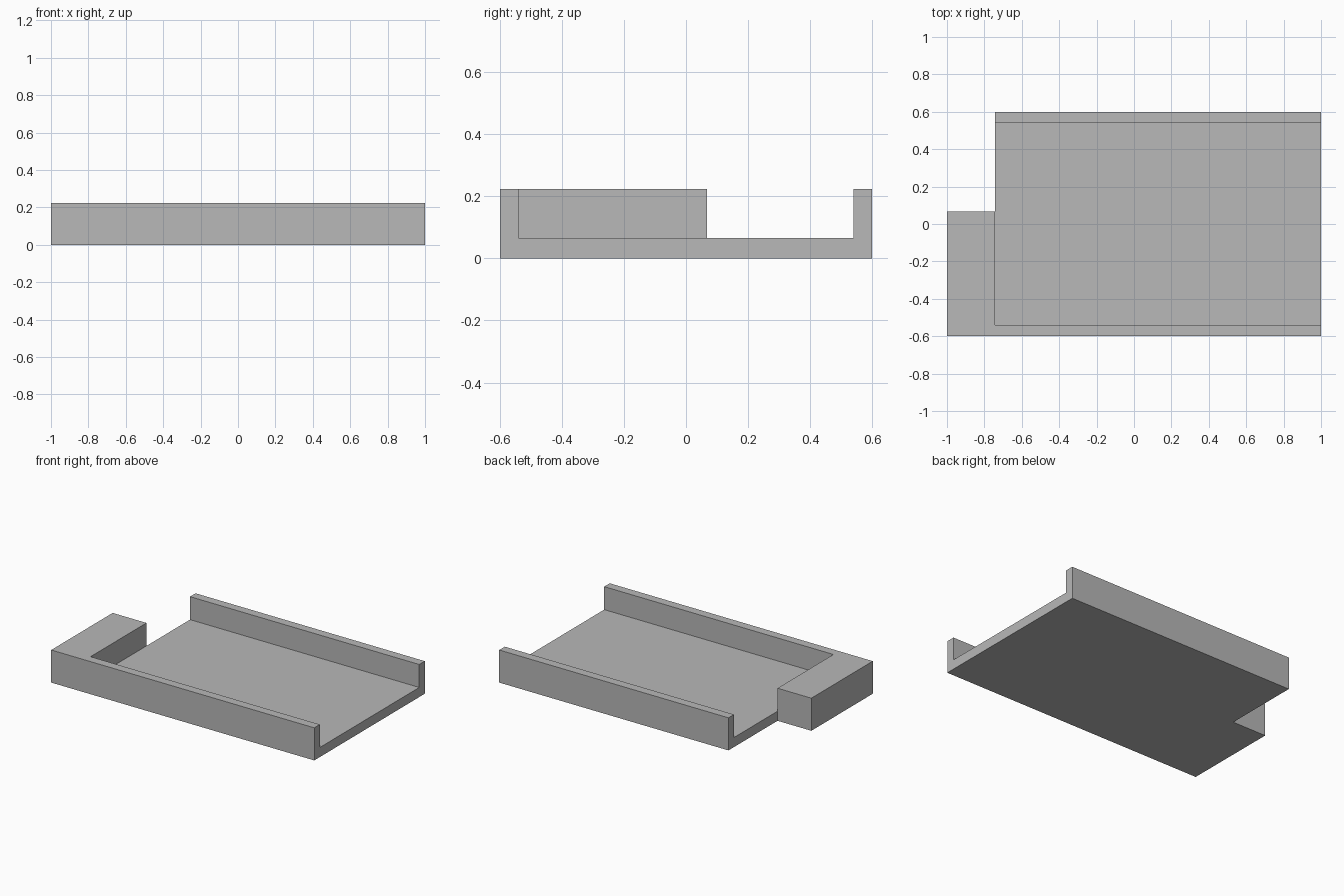
import bpy
import bmesh

default = bpy.data.objects.get("Cube")
if default:
    bpy.data.objects.remove(default, do_unlink=True)

HEIGHT, FLOOR = 0.224, 0.066   # wall top and tray floor
X, Y = 1.0, 0.6                # outer half sizes
INNER = 0.54                   # inner faces of the long walls
END_X, END_Y = -0.743, 0.067   # inner face and back face of the end block

grey = bpy.data.materials.new("plain grey")
grey.use_nodes = True
colour = (0.48, 0.48, 0.48, 1)
grey.diffuse_color = colour
grey.node_tree.nodes["Principled BSDF"].inputs["Base Color"].default_value = colour


def prism(name, outline, bottom, top):
    """Extrude a flat outline upwards into a closed solid."""
    bm = bmesh.new()
    face = bm.faces.new([bm.verts.new((x, y, bottom)) for x, y in outline])
    result = bmesh.ops.extrude_face_region(bm, geom=[face])
    raised = [v for v in result["geom"] if isinstance(v, bmesh.types.BMVert)]
    bmesh.ops.translate(bm, verts=raised, vec=(0, 0, top - bottom))
    bmesh.ops.recalc_face_normals(bm, faces=bm.faces)
    mesh = bpy.data.meshes.new(name)
    bm.to_mesh(mesh)
    bm.free()
    mesh.materials.append(grey)
    obj = bpy.data.objects.new(name, mesh)
    bpy.context.collection.objects.link(obj)
    return obj


# Tray body with the notched back corner
tray = prism("tray", [(-X, -Y), (X, -Y), (X, Y), (END_X, Y),
                      (END_X, END_Y), (-X, END_Y)], 0, HEIGHT)

# Channel between the long walls, open at the left end and beside the end block
cutter = prism("channel_cutter", [(END_X, -INNER), (X + 0.1, -INNER), (X + 0.1, INNER),
                                  (END_X - 0.1, INNER), (END_X, END_Y)],
               FLOOR, HEIGHT + 0.1)
cutter.hide_render = True
cutter.hide_viewport = True
cutter.display_type = 'WIRE'

channel = tray.modifiers.new("channel", 'BOOLEAN')
channel.operation = 'DIFFERENCE'
channel.solver = 'EXACT'
channel.object = cutter
